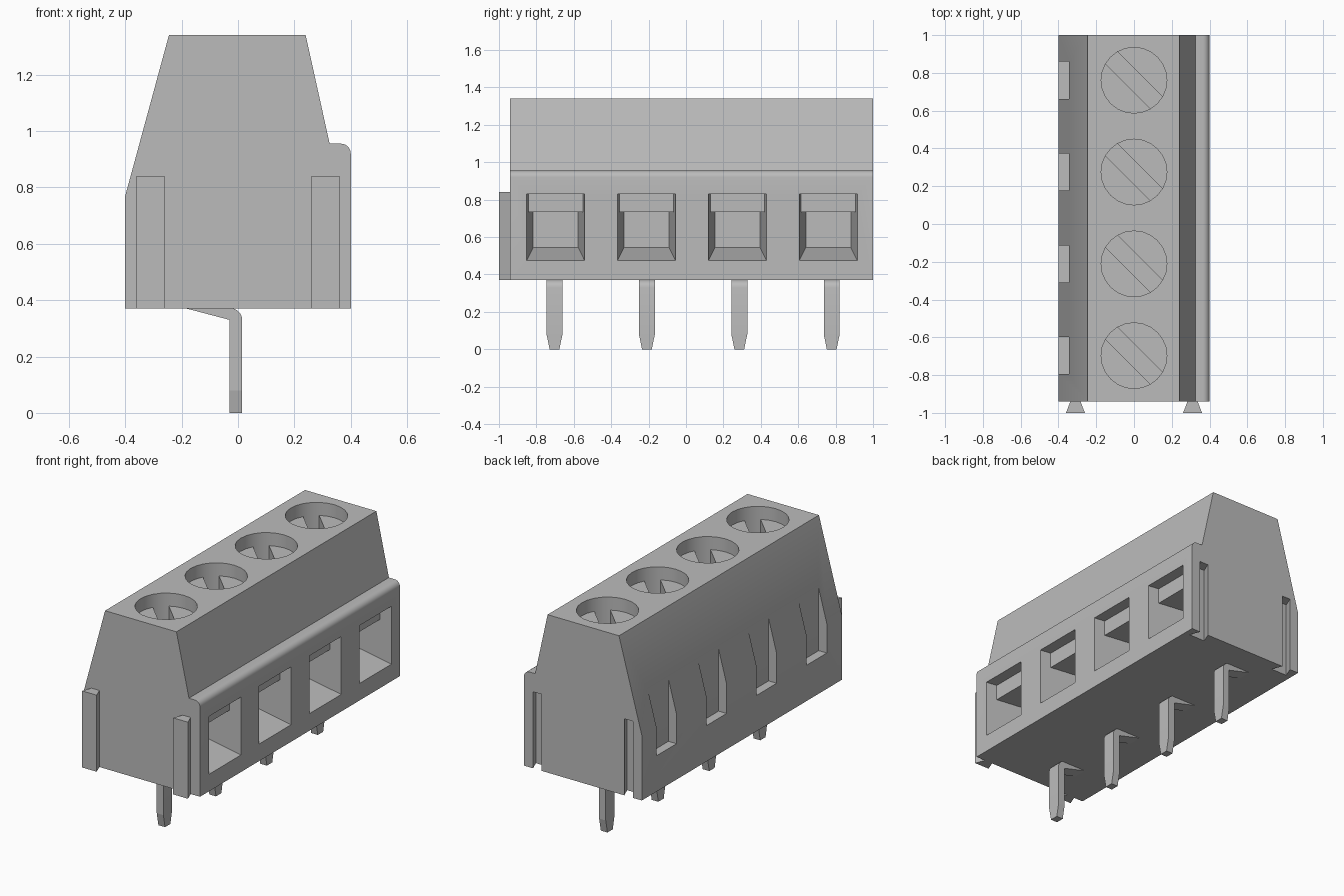
import bpy, bmesh
from math import sin, cos, pi, radians, asin
from mathutils import Vector

cube = bpy.data.objects.get("Cube")
if cube:
    bpy.data.objects.remove(cube, do_unlink=True)

grey = bpy.data.materials.new("light_grey")
grey.use_nodes = True
GREY = (0.5, 0.5, 0.5, 1)
grey.diffuse_color = GREY
grey.node_tree.nodes["Principled BSDF"].inputs["Base Color"].default_value = GREY

POLES = [-0.697 + 0.486 * i for i in range(4)]      # terminal positions along y
PINS = [-0.703 + 0.494 * i for i in range(4)]
TOP, BASE, FRONT, BACK = 1.34, 0.37, -0.94, 1.0


def loft(bm, ring_a, ring_b):
    """Closed solid between two matching rings of points."""
    a = [bm.verts.new(p) for p in ring_a]
    b = [bm.verts.new(p) for p in ring_b]
    bm.faces.new(a)
    bm.faces.new(b[::-1])
    for i in range(len(a)):
        j = (i + 1) % len(a)
        bm.faces.new((a[j], a[i], b[i], b[j]))


def across(bm, profile, y, half):
    """Solid from an xz profile, centred on y, with half width half(x, z)."""
    loft(bm, [(x, y - half(x, z), z) for x, z in profile],
         [(x, y + half(x, z), z) for x, z in profile])


def upright(bm, outline, z0, z1):
    loft(bm, [(x, y, z0) for x, y in outline], [(x, y, z1) for x, y in outline])


def make(name, bm):
    bmesh.ops.recalc_face_normals(bm, faces=bm.faces)
    mesh = bpy.data.meshes.new(name)
    bm.to_mesh(mesh)
    bm.free()
    obj = bpy.data.objects.new(name, mesh)
    bpy.context.collection.objects.link(obj)
    mesh.materials.append(grey)
    return obj


def activate(obj):
    bpy.ops.object.select_all(action='DESELECT')
    obj.select_set(True)
    bpy.context.view_layer.objects.active = obj


def smooth(obj):
    activate(obj)
    bpy.ops.object.shade_smooth_by_angle(angle=radians(30))


def cut(obj, name, bm):
    cutter = make(name, bm)
    cutter.hide_render = True
    mod = obj.modifiers.new(name, 'BOOLEAN')
    mod.operation = 'DIFFERENCE'
    mod.solver = 'EXACT'
    mod.object = cutter
    activate(obj)
    bpy.ops.object.modifier_apply(modifier=name)
    bpy.data.objects.remove(cutter, do_unlink=True)


# Housing: side profile with a rounded lip over the wire entries
lip = [(0.365 + 0.035 * sin(t * pi / 12), 0.92 + 0.035 * cos(t * pi / 12)) for t in range(7)]
profile = [(-0.40, BASE), (-0.40, 0.77), (-0.245, TOP), (0.24, TOP), (0.325, 0.955)] + lip + [(0.40, BASE)]
bm = bmesh.new()
across(bm, profile, (FRONT + BACK) / 2, lambda x, z: (BACK - FRONT) / 2)
housing = make("housing", bm)

# Wire entries: tapered funnels with a stepped ceiling
entry = [(0.41, 0.472), (0.15, 0.545), (0.15, 0.735), (0.33, 0.735), (0.33, 0.83), (0.41, 0.83)]
bm = bmesh.new()
for y in POLES:
    across(bm, entry, y, lambda x, z: 0.12 + 0.14 * (x - 0.15))
cut(housing, "wire_entry_cutter", bm)

# Test notches on the rear slope
bm = bmesh.new()
for y in POLES:
    across(bm, [(-0.5, 0.59), (-0.345, 0.59), (-0.345, 1.1), (-0.5, 1.1)], y, lambda x, z: 0.098)
cut(housing, "rear_notch_cutter", bm)

# Screw wells
RADIUS = 0.174
bm = bmesh.new()
for y in POLES:
    ring = [(RADIUS * cos(t * pi / 12), y + RADIUS * sin(t * pi / 12)) for t in range(24)]
    upright(bm, ring, TOP - 0.2, TOP + 0.1)
cut(housing, "screw_well_cutter", bm)

# Dovetail grooves on the far end
bm = bmesh.new()
for x in (-0.31, 0.31):
    upright(bm, [(x - 0.055, 0.935), (x + 0.055, 0.935), (x + 0.025, 1.01), (x - 0.025, 1.01)],
            BASE - 0.05, 0.84)
cut(housing, "groove_cutter", bm)
smooth(housing)

# Dovetail rails on the near end
for name, x in (("left_rail", 0.31), ("right_rail", -0.31)):
    bm = bmesh.new()
    upright(bm, [(x - 0.05, -1), (x + 0.05, -1), (x + 0.025, FRONT + 0.005), (x - 0.025, FRONT + 0.005)],
            BASE, 0.84)
    make(name, bm)

# Screw heads: two disc halves either side of a diagonal slot
SLOT = 0.045
for n, y in enumerate(POLES):
    bm = bmesh.new()
    r = RADIUS + 0.002
    start = asin(SLOT / r)
    for side in (0, pi):
        half = []
        for t in range(13):
            a = start + (pi - 2 * start) * t / 12 + side - pi / 4
            half.append((r * cos(a), y + r * sin(a)))
        upright(bm, half, TOP - 0.205, TOP - 0.08)
    smooth(make(f"screw_head_{n + 1}", bm))

# Solder pins: bent shaft with a tapered tip
bend = [(-0.03 + 0.045 * sin(t * pi / 10), 0.33 + 0.042 * cos(t * pi / 10)) for t in range(6)]
shaft = [(-0.03, 0.08), (-0.03, 0.33), (-0.19, 0.372)] + bend + [(0.015, 0.08)]
tip = [(-0.03, 0), (-0.03, 0.08), (0.015, 0.08), (0.015, 0)]
for n, y in enumerate(PINS):
    bm = bmesh.new()
    across(bm, shaft, y, lambda x, z: 0.0425)
    across(bm, tip, y, lambda x, z: 0.026 + 0.0165 * z / 0.08)
    smooth(make(f"solder_pin_{n + 1}", bm))
